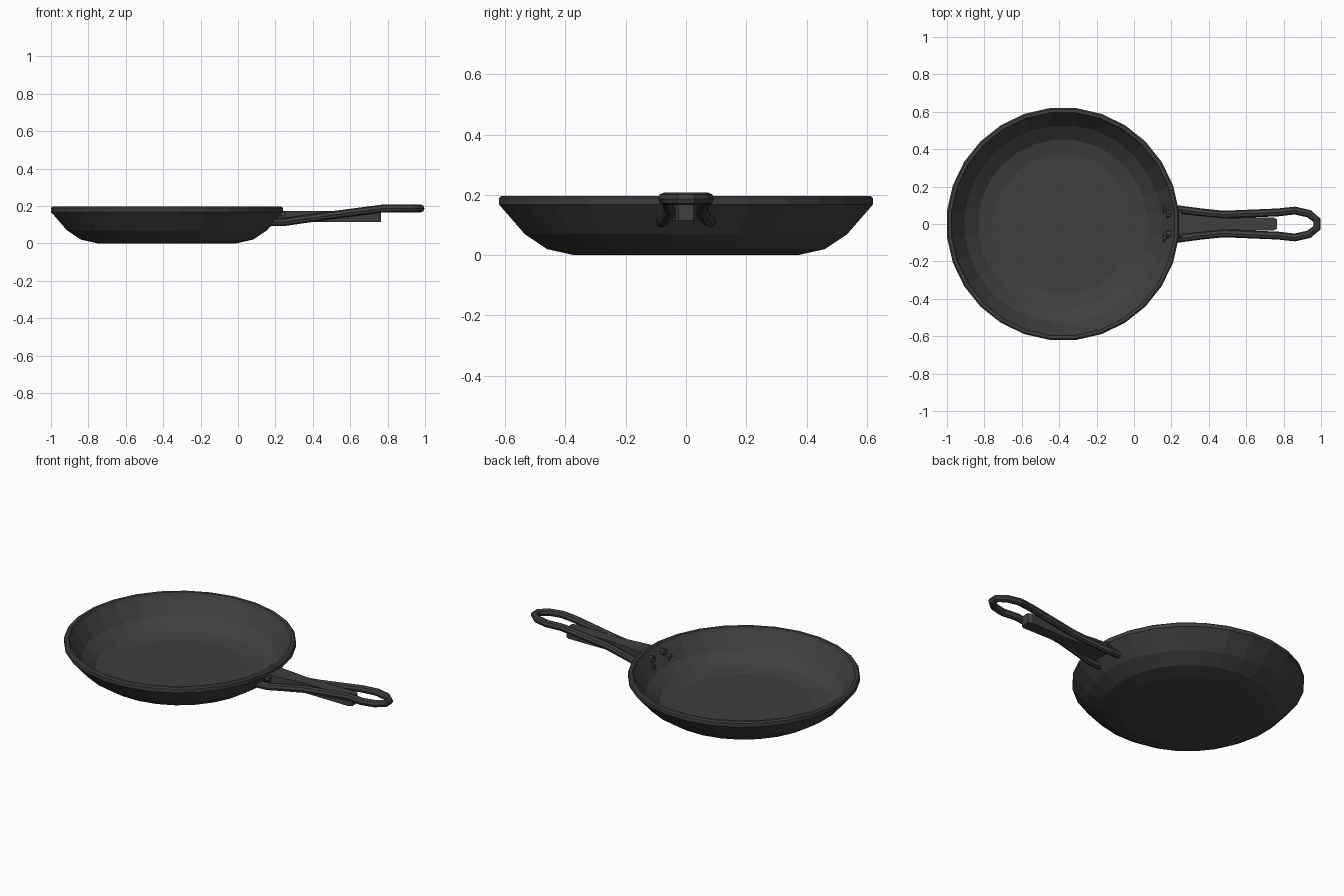
import bpy, bmesh, math
from mathutils import Matrix

cube = bpy.data.objects.get("Cube")
if cube:
    bpy.data.objects.remove(cube, do_unlink=True)

iron = bpy.data.materials.new("dark iron")
iron.use_nodes = True
color = (0.05, 0.05, 0.05, 1)
iron.diffuse_color = color
iron.node_tree.nodes["Principled BSDF"].inputs["Base Color"].default_value = color

PAN_X = -0.38
SIDES = 28


def add_object(name, data):
    data.materials.append(iron)
    obj = bpy.data.objects.new(name, data)
    bpy.context.collection.objects.link(obj)
    return obj


def mesh_object(name, bm):
    bmesh.ops.recalc_face_normals(bm, faces=bm.faces)
    mesh = bpy.data.meshes.new(name)
    bm.to_mesh(mesh)
    bm.free()
    return add_object(name, mesh)


# Pan body: closed faceted shell turned from an outer and inner profile
def pan_body(profile):
    bm = bmesh.new()
    rings = []
    for r, z in profile:
        r /= math.cos(math.pi / SIDES)
        angles = [(i + 0.5) * math.tau / SIDES for i in range(SIDES)]
        rings.append([bm.verts.new((PAN_X + r * math.cos(a), r * math.sin(a), z))
                      for a in angles])
    for low, high in zip(rings, rings[1:]):
        for i in range(SIDES):
            j = (i + 1) % SIDES
            bm.faces.new((low[i], low[j], high[j], high[i]))
    bm.faces.new(rings[0])
    bm.faces.new(rings[-1])
    return mesh_object("pan_body", bm)


pan_body([(0.37, 0), (0.46, 0.02), (0.535, 0.07), (0.62, 0.168), (0.62, 0.19),
          (0.612, 0.197), (0.596, 0.197), (0.588, 0.18), (0.525, 0.09),
          (0.45, 0.035), (0.37, 0.02)])

# Handle loop: one bent rod running out, around the tip and back
half = [(0.155, 0.08, 0.112), (0.25, 0.077, 0.114), (0.36, 0.062, 0.13),
        (0.48, 0.05, 0.148), (0.77, 0.062, 0.186), (0.86, 0.072, 0.187),
        (0.935, 0.055, 0.187), (0.978, 0.02, 0.187)]
path = half + [(x, -y, z) for x, y, z in reversed(half)]
curve = bpy.data.curves.new("handle_loop", "CURVE")
curve.dimensions = "3D"
curve.bevel_depth = 0.021
curve.bevel_resolution = 2
curve.use_fill_caps = True
spline = curve.splines.new("POLY")
spline.points.add(len(path) - 1)
for point, co in zip(spline.points, path):
    point.co = (*co, 1)
spline.use_smooth = False
add_object("handle_loop", curve)

# Handle core: tapered bar between the two rods
bm = bmesh.new()
edge = [(0.225, 0.058), (0.48, 0.032), (0.745, 0.036), (0.765, 0.025)]
outline = edge + [(x, -y) for x, y in reversed(edge)]
base = bm.faces.new([bm.verts.new((x, y, 0.115)) for x, y in outline])
top = bmesh.ops.extrude_face_region(bm, geom=[base])["geom"]
bmesh.ops.translate(bm, vec=(0, 0, 0.058),
                    verts=[v for v in top if isinstance(v, bmesh.types.BMVert)])
mesh_object("handle_core", bm)

# Rivets holding the handle to the pan wall
for side, y in (("left", 0.055), ("right", -0.055)):
    bm = bmesh.new()
    bmesh.ops.create_cone(bm, cap_ends=True, segments=8, radius1=0.02,
                          radius2=0.02, depth=0.08,
                          matrix=Matrix.Translation((0.215, y, 0.15))
                          @ Matrix.Rotation(math.pi / 2, 4, "Y"))
    mesh_object(side + "_rivet", bm)
